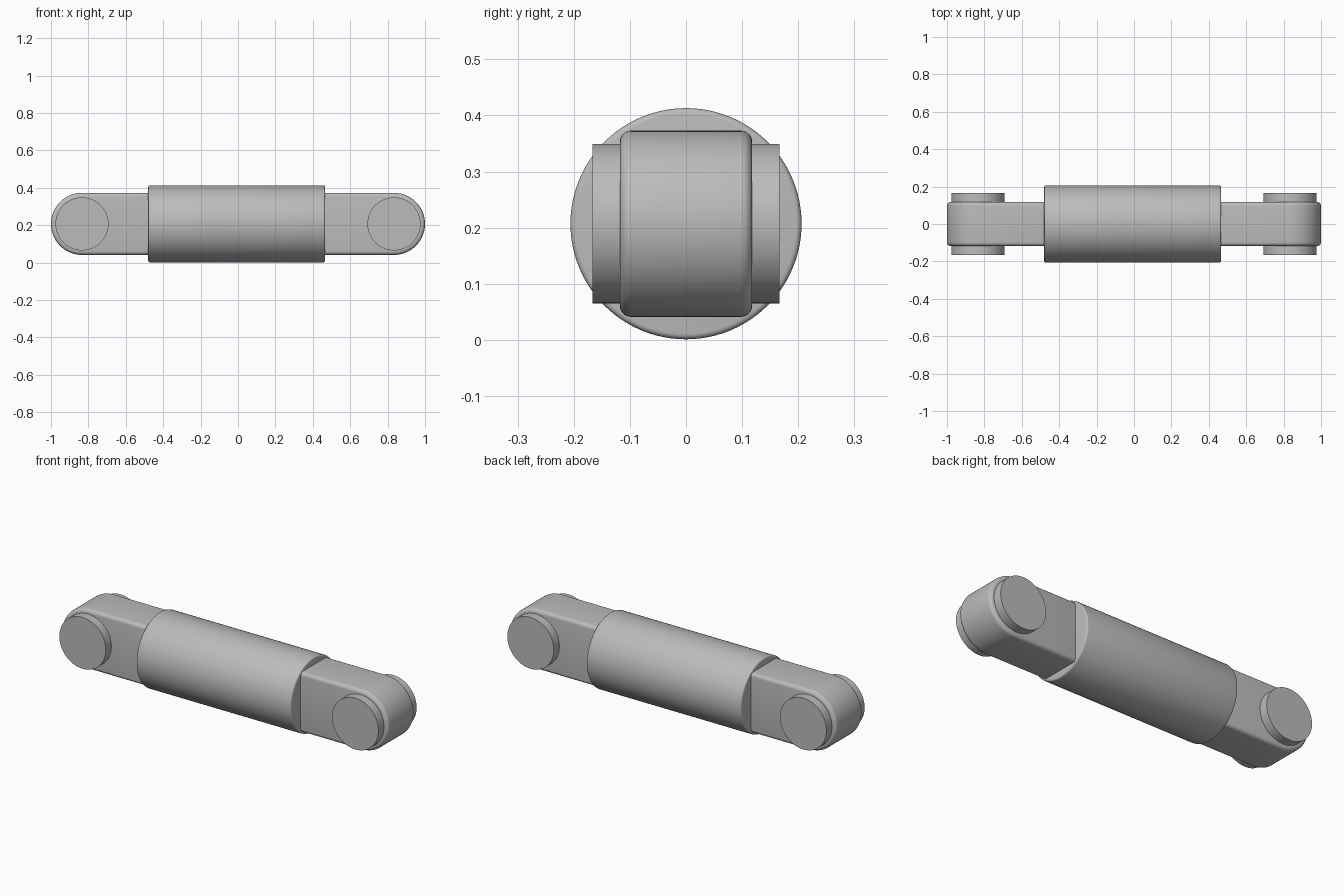
import bpy
import bmesh
import math
from mathutils import Vector

MID_Z = 0.207      # height of the long axis
EYE_X = 0.834      # pin centre distance from the middle

cube = bpy.data.objects.get("Cube")
if cube:
    bpy.data.objects.remove(cube, do_unlink=True)

grey = bpy.data.materials.new("plain grey")
grey.use_nodes = True
colour = (0.5, 0.5, 0.5, 1)
grey.diffuse_color = colour
grey.node_tree.nodes["Principled BSDF"].inputs["Base Color"].default_value = colour


def arc(cx, radius, start, end, steps):
    """Points on an arc in the x-z plane."""
    angles = [start + (end - start) * i / steps for i in range(steps + 1)]
    return [(cx + radius * math.cos(a), MID_Z + radius * math.sin(a)) for a in angles]


def finish(obj, bevel=0.0, segments=5):
    """Round the sharp rims, smooth the curved faces and colour the part."""
    obj.data.materials.append(grey)
    bpy.ops.object.select_all(action='DESELECT')
    obj.select_set(True)
    bpy.context.view_layer.objects.active = obj
    if bevel:
        mod = obj.modifiers.new("rounded rims", 'BEVEL')
        mod.width = bevel
        mod.segments = segments
        mod.limit_method = 'ANGLE'
        mod.angle_limit = math.radians(50)
        bpy.ops.object.modifier_apply(modifier=mod.name)
    bpy.ops.object.shade_smooth_by_angle(angle=math.radians(30))


def extrude_profile(name, points, half_depth, bevel=0.0):
    """Extrude an x-z outline symmetrically along y."""
    bm = bmesh.new()
    face = bm.faces.new([bm.verts.new((x, -half_depth, z)) for x, z in points])
    result = bmesh.ops.extrude_face_region(bm, geom=[face])
    verts = [v for v in result["geom"] if isinstance(v, bmesh.types.BMVert)]
    bmesh.ops.translate(bm, verts=verts, vec=Vector((0, 2 * half_depth, 0)))
    bmesh.ops.recalc_face_normals(bm, faces=bm.faces)
    mesh = bpy.data.meshes.new(name)
    bm.to_mesh(mesh)
    bm.free()
    obj = bpy.data.objects.new(name, mesh)
    bpy.context.collection.objects.link(obj)
    finish(obj, bevel)


# Central barrel
bpy.ops.mesh.primitive_cylinder_add(vertices=96, radius=0.206, depth=0.946,
                                    location=(-0.007, 0, MID_Z),
                                    rotation=(0, math.pi / 2, 0))
barrel = bpy.context.object
barrel.name = "barrel"
finish(barrel, 0.01, 4)

# Round-ended lugs and the pins through them
for side, label in ((1, "left"), (-1, "right")):
    tip = arc(EYE_X, 0.166, -math.pi / 2, math.pi / 2, 40)
    outline = [(0.4, MID_Z - 0.166)] + tip + [(0.4, MID_Z + 0.166)]
    extrude_profile(label + "_lug", [(side * x, z) for x, z in outline], 0.118, 0.02)
    circle = arc(side * EYE_X, 0.142, 0, 2 * math.pi, 72)[:-1]
    extrude_profile(label + "_pin", circle, 0.167)
